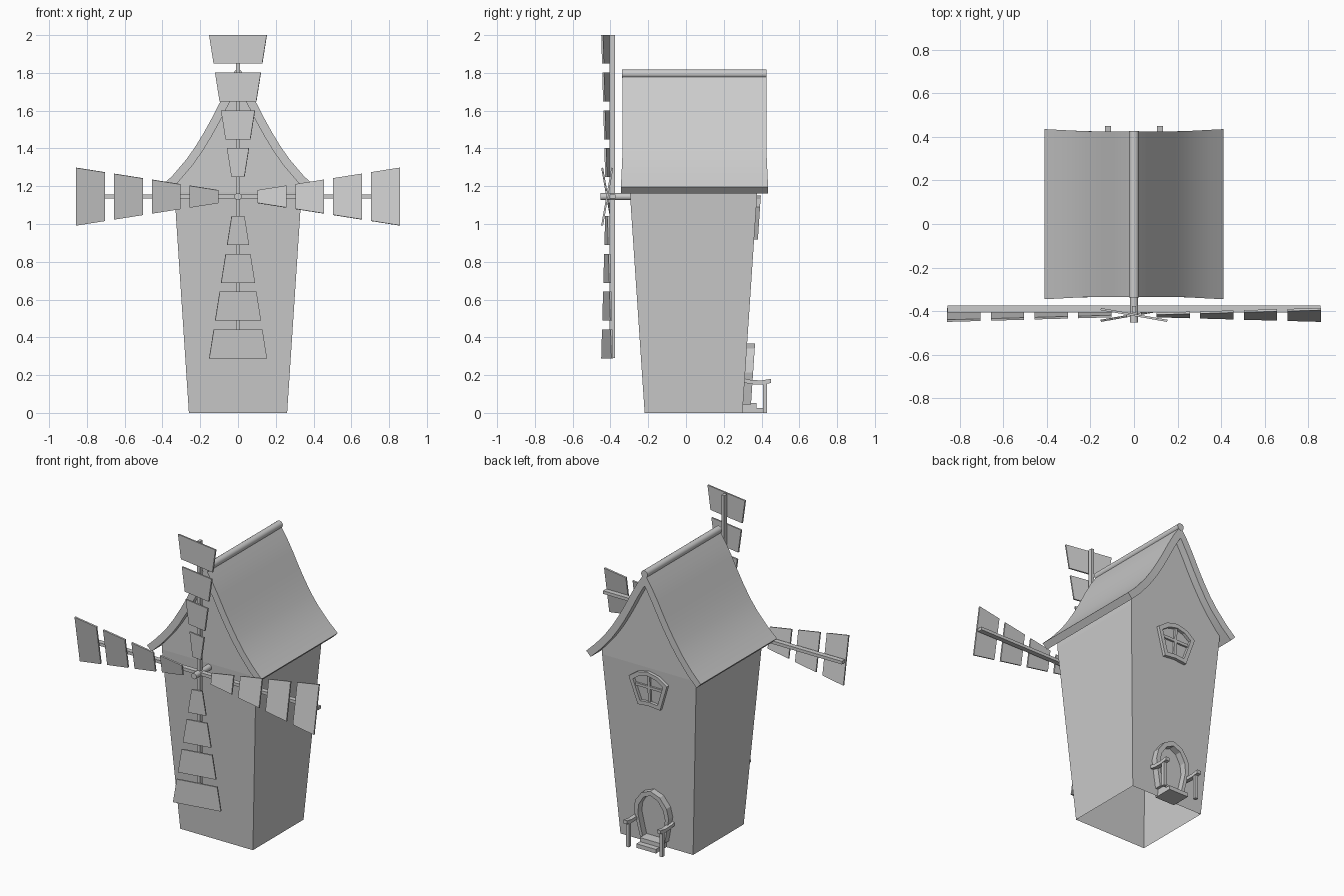
import bpy, bmesh, math
from mathutils import Matrix, Vector

cube = bpy.data.objects.get("Cube")
if cube:
    bpy.data.objects.remove(cube, do_unlink=True)

grey = bpy.data.materials.new("plain grey")
grey.use_nodes = True
grey.diffuse_color = (0.6, 0.6, 0.6, 1)
grey.node_tree.nodes["Principled BSDF"].inputs["Base Color"].default_value = (0.6, 0.6, 0.6, 1)

MID_Y = 0.04     # centre line of the tower
HUB_Z = 1.145    # height of the axle


def finish(name, bm, smooth=False):
    bmesh.ops.recalc_face_normals(bm, faces=bm.faces)
    mesh = bpy.data.meshes.new(name)
    bm.to_mesh(mesh)
    bm.free()
    mesh.materials.append(grey)
    ob = bpy.data.objects.new(name, mesh)
    bpy.context.collection.objects.link(ob)
    if smooth:
        bpy.ops.object.select_all(action='DESELECT')
        ob.select_set(True)
        bpy.context.view_layer.objects.active = ob
        bpy.ops.object.shade_smooth_by_angle(angle=math.radians(30))
    return ob


def box(name, x, y, z):
    bm = bmesh.new()
    spans = (x, y, z)
    size = [b - a for a, b in spans]
    mid = Vector([(a + b) / 2 for a, b in spans])
    bmesh.ops.create_cube(bm, size=1, matrix=Matrix.Translation(mid) @ Matrix.Diagonal((*size, 1)))
    return finish(name, bm)


def rod(name, radius, y0, y1, z):
    bm = bmesh.new()
    place = Matrix.Translation((0, (y0 + y1) / 2, z)) @ Matrix.Rotation(math.pi / 2, 4, 'X')
    bmesh.ops.create_cone(bm, cap_ends=True, segments=16, radius1=radius, radius2=radius,
                          depth=y1 - y0, matrix=place)
    return finish(name, bm, True)


def wall_half(z):
    """Half depth of the tapering tower at a height."""
    return 0.259 + 0.067 * min(z, 1.17)


def wall_strip(name, outer, inner, depth, closed):
    """A raised band between two outlines on the sloping back wall."""
    bm = bmesh.new()
    rings = []
    for a, b in zip(outer, inner):
        ring = []
        for (x, z), out in ((a, -0.01), (a, depth), (b, depth), (b, -0.01)):
            ring.append(bm.verts.new((x, MID_Y + wall_half(z) + out, z)))
        rings.append(ring)
    pairs = list(zip(rings, rings[1:]))
    if closed:
        pairs.append((rings[-1], rings[0]))
    else:
        bm.faces.new(rings[0])
        bm.faces.new(rings[-1])
    for p, q in pairs:
        for i in range(4):
            j = (i + 1) % 4
            bm.faces.new((p[i], p[j], q[j], q[i]))
    return finish(name, bm)


def mirrored(half):
    """Right half outline ending on the centre line, made whole."""
    return half + [(-x, z) for x, z in reversed(half[:-1])]


# Roof: curved shell with a slight flare at the eaves
slope = [(0.0, 1.80), (0.05, 1.725), (0.095, 1.645), (0.137, 1.563), (0.18, 1.485),
         (0.227, 1.408), (0.275, 1.34), (0.345, 1.258), (0.41, 1.195)]


def inset_slope(amount):
    points = []
    for i, (x, z) in enumerate(slope):
        a, b = slope[max(i - 1, 0)], slope[min(i + 1, len(slope) - 1)]
        dx, dz = b[0] - a[0], b[1] - a[1]
        length = math.hypot(dx, dz)
        if i == 0:
            points.append((0.0, z - amount * length / dx))
        else:
            points.append((x + dz / length * amount, z - dx / length * amount))
    return points


bm = bmesh.new()
rows = []
for pts in (slope, inset_slope(0.045)):
    whole = [(-x, z) for x, z in reversed(pts[1:])] + pts
    for side in (-1, 1):
        rows.append([bm.verts.new((x, 0.045 + side * (0.38 + 0.01 * max(0, abs(x) - 0.22) / 0.19), z))
                     for x, z in whole])
top_f, top_b, low_f, low_b = rows
for a, b in ((top_f, top_b), (low_f, low_b), (top_f, low_f), (top_b, low_b)):
    for i in range(len(a) - 1):
        bm.faces.new((a[i], a[i + 1], b[i + 1], b[i]))
for i in (0, -1):
    bm.faces.new((top_f[i], top_b[i], low_b[i], low_f[i]))
finish("roof", bm, True)
rod("roof_ridge", 0.023, -0.338, 0.426, 1.795)

# Tower: tapering walls, open underneath, with gables tucked into the roof
gable = [p for p in inset_slope(0.025) if p[0] < 0.33]
profile = mirrored([(0.26, 0.0), (0.337, 1.17), (0.338, 1.235)] + gable[::-1])
bm = bmesh.new()
front, back = [[bm.verts.new((x, MID_Y + s * wall_half(z), z)) for x, z in profile] for s in (-1, 1)]
for i in range(len(profile) - 1):
    bm.faces.new((front[i], front[i + 1], back[i + 1], back[i]))
for ring in (front, back):
    bm.faces.new((ring[0], ring[1], ring[-2], ring[-1]))
    bm.faces.new(ring[1:-1])
finish("tower", bm)

# Sails: axle, two crossed spars and four arms of pitched blades
rod("axle", 0.019, -0.452, -0.28, HUB_Z)
REACH = 0.855
box("spar_across", (-REACH, REACH), (-0.405, -0.373), (HUB_Z - 0.01, HUB_Z + 0.01))
box("spar_upright", (-0.01, 0.01), (-0.405, -0.375), (HUB_Z - REACH, HUB_Z + REACH))
for arm in range(4):
    place = (Matrix.Translation((0, -0.417, HUB_Z)) @ Matrix.Rotation(-arm * math.pi / 2, 4, 'Y')
             @ Matrix.Rotation(math.radians(-10), 4, 'X'))
    for n in range(4):
        bm = bmesh.new()
        bmesh.ops.create_cube(bm, size=1)
        for v in bm.verts:
            r = 0.18 + 0.2 * n + v.co.x * 0.153
            v.co = place @ Vector((r, v.co.y * 0.01, v.co.z * 2 * (0.018 + 0.16 * r)))
        finish(f"sail_{arm + 1}_blade_{n + 1}", bm)

# Fan shaped window on the back
frame = mirrored([(0.0, 0.925), (0.08, 0.917), (0.137, 1.09), (0.075, 1.133), (0.0, 1.15)])
frame = frame[:-1]
pane = [(x * 0.78, 1.035 + (z - 1.035) * 0.77) for x, z in frame]
wall_strip("window_frame", frame, pane, 0.02, True)
wall_strip("window_upright_bar", [(-0.009, 0.94), (-0.009, 1.13)], [(0.009, 0.94), (0.009, 1.13)], 0.012, False)
wall_strip("window_cross_bar", [(-0.095, 1.035), (0.095, 1.035)], [(-0.095, 1.053), (0.095, 1.053)], 0.012, False)

# Arched door surround and steps
arch = mirrored([(0.088, 0.045), (0.105, 0.12), (0.125, 0.215), (0.112, 0.28), (0.065, 0.342), (0.0, 0.367)])
opening = [(x * 0.78, 0.045 + (z - 0.045) * 0.91) for x, z in arch]
wall_strip("door_frame", arch, opening, 0.042, False)
box("lower_step", (-0.07, 0.07), (0.28, 0.408), (0.0, 0.026))
box("upper_step", (-0.07, 0.07), (0.28, 0.372), (0.026, 0.052))

# Handrails: gently bowed rail on a post, one on each side
for side, word in ((-1, "right"), (1, "left")):
    x = side * 0.12
    box(f"{word}_rail_post", (x - 0.011, x + 0.011), (0.407, 0.429), (0.0, 0.162))
    bm = bmesh.new()
    rings = []
    for y, z in ((0.305, 0.172), (0.345, 0.163), (0.40, 0.161), (0.45, 0.169)):
        rings.append([bm.verts.new((x + dx, y, z + dz)) for dx, dz in
                      ((-0.014, -0.011), (0.014, -0.011), (0.014, 0.011), (-0.014, 0.011))])
    for p, q in zip(rings, rings[1:]):
        for i in range(4):
            j = (i + 1) % 4
            bm.faces.new((p[i], p[j], q[j], q[i]))
    bm.faces.new(rings[0])
    bm.faces.new(rings[-1])
    finish(f"{word}_handrail", bm)
